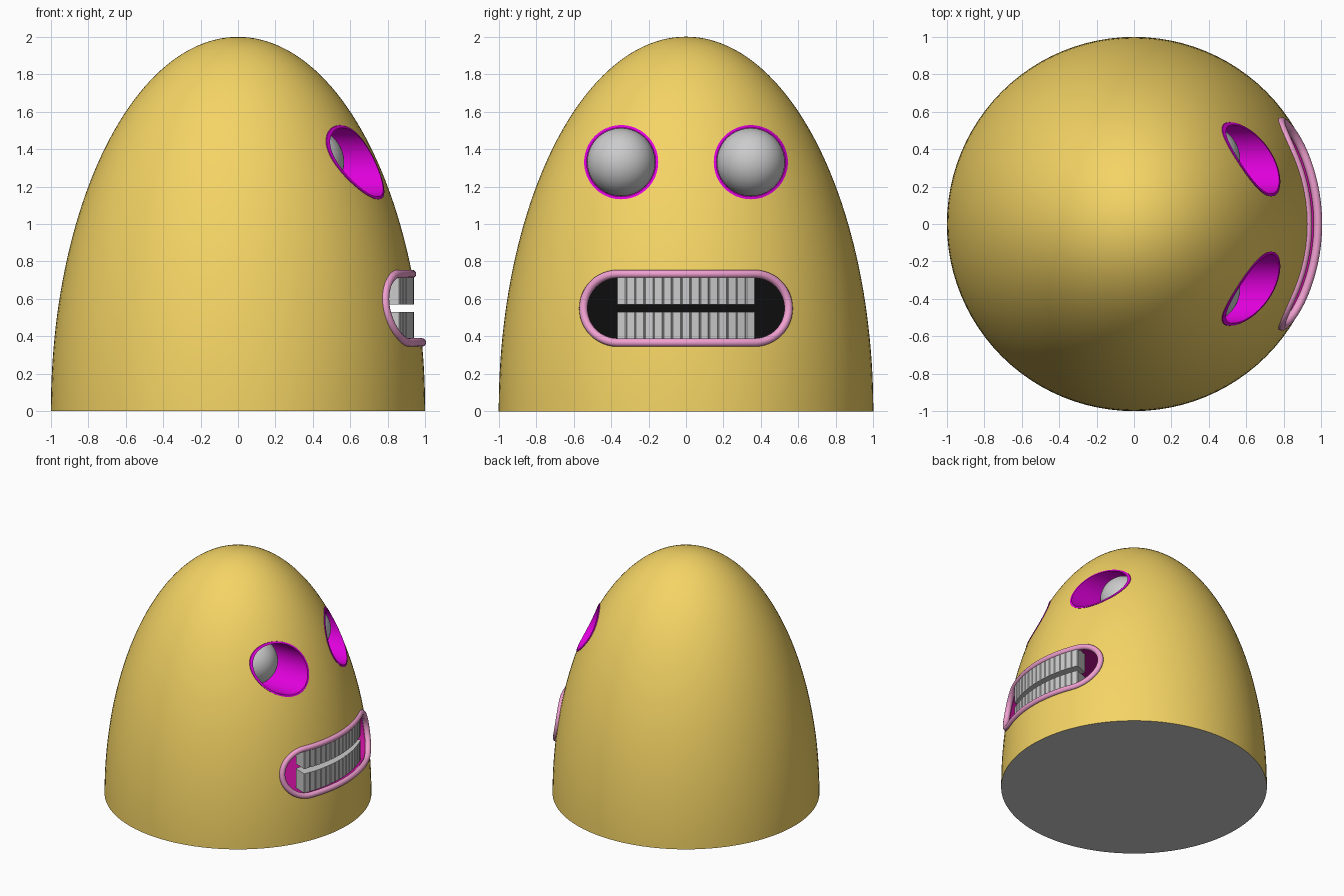
import bpy, bmesh, math
from mathutils import Vector, Matrix

if "Cube" in bpy.data.objects:
    bpy.data.objects.remove(bpy.data.objects["Cube"])


def material(name, rgb):
    m = bpy.data.materials.new(name)
    m.diffuse_color = (*rgb, 1)
    m.use_nodes = True
    m.node_tree.nodes["Principled BSDF"].inputs["Base Color"].default_value = m.diffuse_color
    return m


YELLOW = material("yellow", (0.91, 0.66, 0.13))
MAGENTA = material("magenta", (0.75, 0.0, 0.72))
PLUM = material("plum", (0.55, 0.005, 0.32))
BLACK = material("black", (0.004, 0.004, 0.004))
PINK = material("pink", (0.87, 0.35, 0.63))


def make(name, bm, mats=(), smooth=None):
    bmesh.ops.recalc_face_normals(bm, faces=bm.faces)
    me = bpy.data.meshes.new(name)
    bm.to_mesh(me)
    bm.free()
    ob = bpy.data.objects.new(name, me)
    bpy.context.collection.objects.link(ob)
    for m in mats:
        me.materials.append(m)
    if smooth:
        shade(ob, smooth)
    return ob


def shade(ob, angle):
    bpy.ops.object.select_all(action='DESELECT')
    ob.select_set(True)
    bpy.context.view_layer.objects.active = ob
    bpy.ops.object.shade_smooth_by_angle(angle=math.radians(angle))


def surface_x(y, z):
    """x of the body surface (half ellipsoid, radius 1, height 2)."""
    return math.sqrt(1 - y * y - z * z / 4)


def prism(name, outline, x0, x1, mats):
    """Extrude a closed (y, z) outline along x; the back face gets the last material."""
    bm = bmesh.new()
    back = [bm.verts.new((x0, y, z)) for y, z in outline]
    front = [bm.verts.new((x1, y, z)) for y, z in outline]
    n = len(outline)
    bm.faces.new(back).material_index = len(mats) - 1
    bm.faces.new(front)
    for i in range(n):
        j = (i + 1) % n
        bm.faces.new((back[i], back[j], front[j], front[i]))
    ob = make(name, bm, mats)
    ob.hide_render = True
    return ob


def circle(cy, cz, r, n=64):
    return [(cy + r * math.cos(2 * math.pi * i / n), cz + r * math.sin(2 * math.pi * i / n))
            for i in range(n)]


def stadium(half, r, cz, arc=24, straight=20):
    pts = []
    for s in (1, -1):
        for i in range(arc + 1):
            a = -math.pi / 2 + math.pi * i / arc
            pts.append((s * (half + r * math.cos(a)), cz + s * r * math.sin(a)))
        for i in range(1, straight):
            pts.append((s * half * (1 - 2 * i / straight), cz + s * r))
    return pts


EYE_Y, EYE_Z = 0.346, 1.33
MOUTH_Z, MOUTH_R, MOUTH_HALF = 0.55, 0.183, 0.365

# body: half ellipsoid with eye sockets and a mouth cut into it
bm = bmesh.new()
bmesh.ops.create_uvsphere(bm, u_segments=96, v_segments=96, radius=1)
bmesh.ops.scale(bm, vec=(1, 1, 2), verts=bm.verts)
bmesh.ops.bisect_plane(bm, geom=bm.verts[:] + bm.edges[:] + bm.faces[:], dist=1e-4,
                       plane_co=(0, 0, 0), plane_no=(0, 0, 1), clear_inner=True)
bmesh.ops.holes_fill(bm, edges=[e for e in bm.edges if e.is_boundary], sides=0)
body = make("body", bm, [YELLOW])

cutters = [prism("socket_cutter", circle(s * EYE_Y, EYE_Z, 0.192), 0.2, 1.2, [MAGENTA])
           for s in (-1, 1)]
cutters.append(prism("mouth_cutter", stadium(MOUTH_HALF, MOUTH_R, MOUTH_Z), 0.0, 1.2,
                     [PLUM, BLACK]))
for c in cutters:
    mod = body.modifiers.new("cut", 'BOOLEAN')
    mod.object, mod.operation, mod.solver = c, 'DIFFERENCE', 'EXACT'
    mod.material_mode = 'TRANSFER'
bpy.context.view_layer.update()
body.data = bpy.data.meshes.new_from_object(
    body.evaluated_get(bpy.context.evaluated_depsgraph_get()))
body.modifiers.clear()
for c in cutters:
    bpy.data.objects.remove(c)

# the underside is a separate plain disc
bm = bmesh.new()
bm.from_mesh(body.data)
under = [f for f in bm.faces if all(abs(v.co.z) < 1e-4 for v in f.verts)]
bmesh.ops.delete(bm, geom=under, context='FACES')
bm.to_mesh(body.data)
bm.free()
shade(body, 30)
bm = bmesh.new()
bmesh.ops.create_circle(bm, cap_ends=True, segments=96, radius=1)
base = make("base", bm)
base.data.flip_normals() if base.data.polygons[0].normal.z > 0 else None

for side, s in (("left", -1), ("right", 1)):
    # socket lining: a tube whose front edge follows the body surface
    bm = bmesh.new()
    rings = []
    for r, front in ((0.198, False), (0.198, True), (0.184, True), (0.184, False)):
        rings.append([bm.verts.new((surface_x(y, z) + 0.004 if front else 0.3, y, z))
                      for y, z in circle(s * EYE_Y, EYE_Z, r)])
    for k in range(4):
        a, b = rings[k], rings[(k + 1) % 4]
        for i in range(64):
            j = (i + 1) % 64
            bm.faces.new((a[i], a[j], b[j], b[i]))
    make("socket_" + side, bm, [MAGENTA], 30)
    # eyeball
    bm = bmesh.new()
    bmesh.ops.create_uvsphere(bm, u_segments=48, v_segments=32, radius=0.182)
    bmesh.ops.translate(bm, vec=(0.385, s * EYE_Y, EYE_Z), verts=bm.verts)
    make("eyeball_" + side, bm, smooth=40)

# lips: round tube laid on the body surface around the mouth
cu = bpy.data.curves.new("lips", 'CURVE')
cu.dimensions = '3D'
cu.bevel_depth, cu.bevel_resolution = 0.0225, 4
path = stadium(MOUTH_HALF, MOUTH_R, MOUTH_Z)
sp = cu.splines.new('POLY')
sp.points.add(len(path) - 1)
for p, (y, z) in zip(sp.points, path):
    p.co = (surface_x(y, z), y, z, 1)
sp.use_cyclic_u = True
cu.materials.append(PINK)
lips = bpy.data.objects.new("lips", cu)
bpy.context.collection.objects.link(lips)

# teeth: two rows of blocks on an arc
COUNT, WIDTH, DEPTH = 15, 0.0493, 0.12
for row, z0, z1 in (("upper", 0.57, 0.728), ("lower", 0.372, 0.53)):
    bm = bmesh.new()
    for i in range(COUNT):
        y = (i - (COUNT - 1) / 2) * WIDTH
        a = math.asin(y / 0.94)
        centre = Vector((math.cos(a), math.sin(a), 0)) * (0.94 - DEPTH / 2)
        centre.y = y * (0.94 - DEPTH / 2) / 0.94
        centre.z = (z0 + z1) / 2
        size = Matrix.Diagonal((DEPTH, WIDTH * 1.0 / math.cos(a), z1 - z0, 1))
        m = Matrix.Translation(centre) @ Matrix.Rotation(a, 4, 'Z') @ size
        bmesh.ops.create_cube(bm, size=1, matrix=m)
    bmesh.ops.bevel(bm, geom=[e for e in bm.edges
                              if abs(e.verts[0].co.z - e.verts[1].co.z) > 0.1],
                    offset=0.005, segments=1, affect='EDGES')
    make("teeth_" + row, bm)
